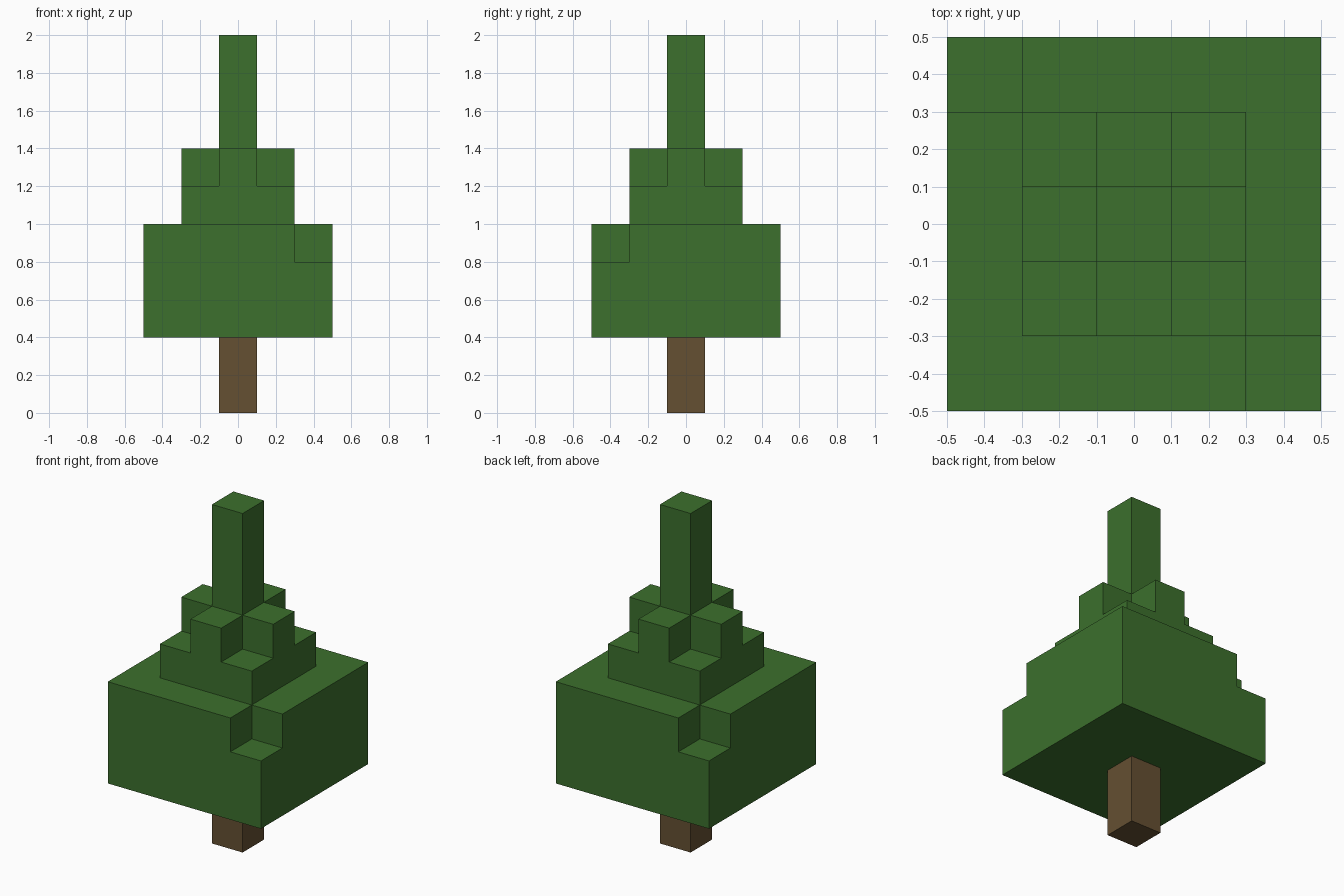
import bpy
import bmesh
import math
from mathutils import Vector

CELL = 0.2  # edge length of one block

if "Cube" in bpy.data.objects:
    bpy.data.objects.remove(bpy.data.objects["Cube"], do_unlink=True)


def make_material(name, color):
    mat = bpy.data.materials.new(name)
    mat.use_nodes = True
    mat.diffuse_color = color
    mat.node_tree.nodes["Principled BSDF"].inputs["Base Color"].default_value = color
    return mat


def block_layer(radius, z_low, z_high, keep=lambda x, y: True):
    """Cells of a square slab, centred on the axis, that pass the keep rule."""
    span = range(-radius, radius + 1)
    return {(x, y, z) for x in span for y in span
            for z in range(z_low, z_high) if keep(x, y)}


def build_part(name, cells, mat):
    """Skin the outside of a set of cells, then merge the flat areas."""
    bm = bmesh.new()
    for cell in cells:
        centre = Vector((cell[0], cell[1], cell[2] + 0.5)) * CELL
        for axis in range(3):
            for sign in (-1, 1):
                step = [0, 0, 0]
                step[axis] = sign
                if tuple(c + s for c, s in zip(cell, step)) in cells:
                    continue
                normal = Vector(step)
                u = Vector((step[1], step[2], step[0]))
                v = normal.cross(u)
                corners = (u + v, v - u, -u - v, u - v)
                bm.faces.new([bm.verts.new(centre + (normal + c) * CELL / 2)
                              for c in corners])
    bmesh.ops.remove_doubles(bm, verts=bm.verts[:], dist=CELL / 100)
    bmesh.ops.recalc_face_normals(bm, faces=bm.faces[:])
    bmesh.ops.dissolve_limit(bm, angle_limit=math.radians(1),
                             verts=bm.verts[:], edges=bm.edges[:])
    mesh = bpy.data.meshes.new(name)
    bm.to_mesh(mesh)
    bm.free()
    mesh.materials.append(mat)
    obj = bpy.data.objects.new(name, mesh)
    bpy.context.collection.objects.link(obj)


bark = make_material("bark brown", (0.130, 0.080, 0.032, 1))
leaf = make_material("leaf green", (0.045, 0.162, 0.026, 1))

# Trunk
build_part("trunk", block_layer(0, 0, 2), bark)

# Wide tier, its top notched at the front left and back right corners
lower = block_layer(2, 2, 4) | block_layer(2, 4, 5, lambda x, y: x * y != -4)
build_part("lower_foliage", lower, leaf)

# Middle tier, its top a cross
middle = block_layer(1, 5, 6) | block_layer(1, 6, 7, lambda x, y: x * y == 0)
build_part("middle_foliage", middle, leaf)

# Narrow top
build_part("treetop", block_layer(0, 7, 10), leaf)
